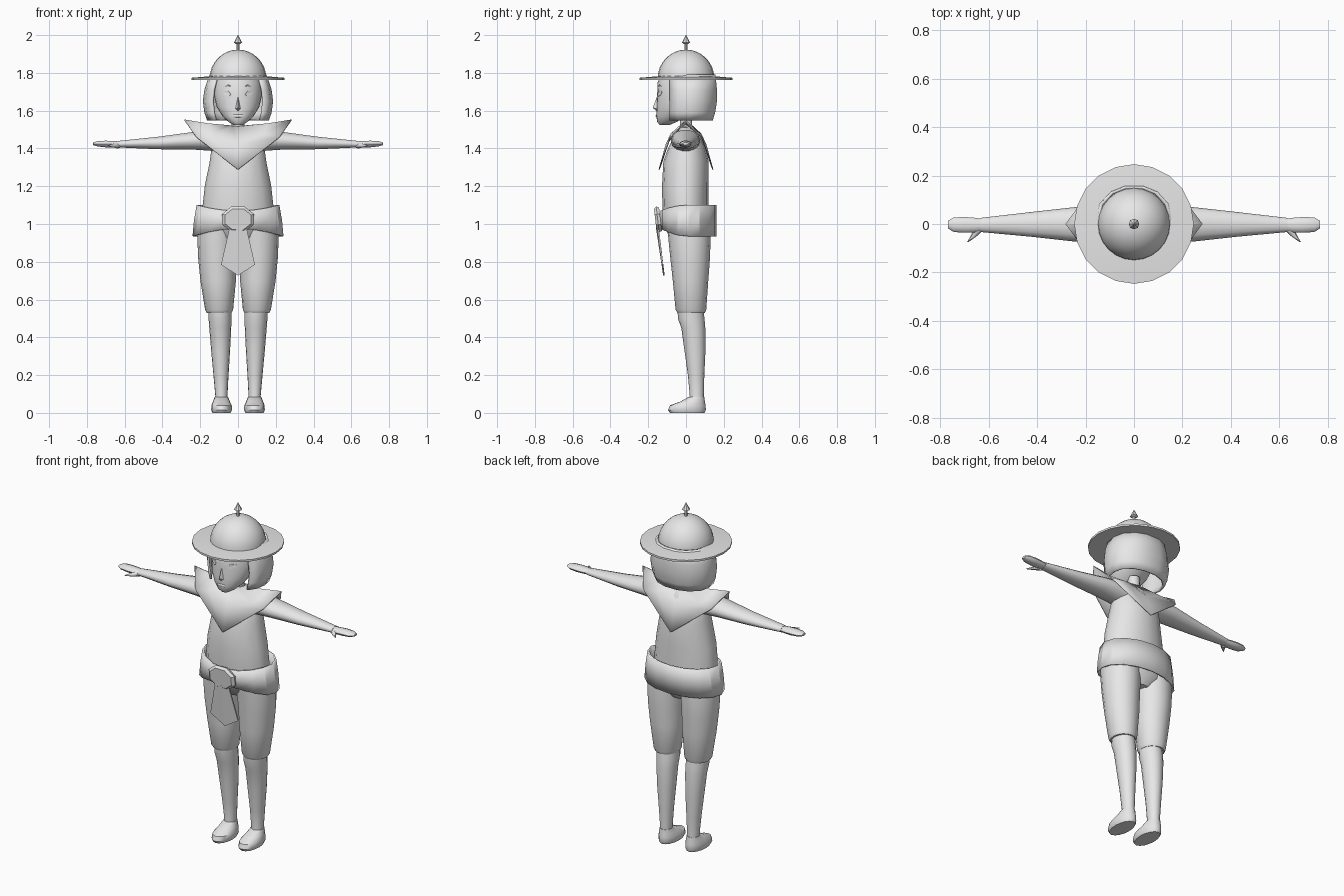
import bpy, bmesh, math
from mathutils import Vector

cube = bpy.data.objects.get("Cube")
if cube:
    bpy.data.objects.remove(cube)


def material(name, v):
    m = bpy.data.materials.new(name)
    m.use_nodes = True
    m.diffuse_color = (v, v, v, 1)
    m.node_tree.nodes["Principled BSDF"].inputs["Base Color"].default_value = (v, v, v, 1)
    return m


GREY = material("plain grey", 0.8)
WHITE = material("eye white", 1.0)


def build(name, verts, faces, mat=GREY, angle=40, thick=0):
    """Mesh object with clean normals, optional thickness and smooth shading."""
    bm = bmesh.new()
    vs = [bm.verts.new(v) for v in verts]
    for f in faces:
        bm.faces.new([vs[i] for i in f])
    bmesh.ops.recalc_face_normals(bm, faces=bm.faces)
    me = bpy.data.meshes.new(name)
    bm.to_mesh(me)
    bm.free()
    me.materials.append(mat)
    ob = bpy.data.objects.new(name, me)
    bpy.context.collection.objects.link(ob)
    if thick:
        mod = ob.modifiers.new("thickness", "SOLIDIFY")
        mod.thickness = thick
        mod.offset = 0
    if angle:
        bpy.ops.object.select_all(action="DESELECT")
        ob.select_set(True)
        bpy.context.view_layer.objects.active = ob
        bpy.ops.object.shade_smooth_by_angle(angle=math.radians(angle))
    return ob


def loft(name, rings, closed=True, caps=True, **kw):
    """Skin a list of equal-length point rings."""
    n = len(rings[0])
    verts = [p for r in rings for p in r]
    faces = []
    for k in range(len(rings) - 1):
        for i in range(n if closed else n - 1):
            j = (i + 1) % n
            faces.append((k * n + i, k * n + j, (k + 1) * n + j, (k + 1) * n + i))
    if caps:
        faces += [tuple(range(n)), tuple(range((len(rings) - 1) * n, len(rings) * n))]
    return build(name, verts, faces, **kw)


def angles(n):
    return [2 * math.pi * i / n for i in range(n)]


def upright(rows, n=16):
    """Horizontal oval rings from (z, x centre, x radius, y front, y back)."""
    return [[(cx + rx * math.cos(a), (y0 + y1) / 2 + (y1 - y0) / 2 * math.sin(a), z)
             for a in angles(n)] for z, cx, rx, y0, y1 in rows]


def sideways(rows, s, n=14):
    """Oval rings along x from (x, z low, z high, y front, y back)."""
    return [[(s * x, (y0 + y1) / 2 + (y1 - y0) / 2 * math.cos(a),
              (z0 + z1) / 2 + (z1 - z0) / 2 * math.sin(a))
             for a in angles(n)] for x, z0, z1, y0, y1 in rows]


# Torso, pelvis and neck
loft("torso", upright([
    (0.97, 0, .19, -.115, .12), (1.10, 0, .187, -.125, .12), (1.20, 0, .176, -.127, .12),
    (1.33, 0, .15, -.12, .12), (1.40, 0, .14, -.095, .105), (1.47, 0, .12, -.06, .075),
    (1.51, 0, .05, -.03, .04)]))
loft("pelvis", upright([
    (.88, 0, .06, -.04, .09), (.93, 0, .17, -.09, .125), (1.0, 0, .2, -.115, .13)]))
loft("neck", upright([(1.46, 0, .035, -.03, .04), (1.58, 0, .033, -.035, .03)], 10))

# Head
HEAD = [(1.525, 0, .025, -.14, -.085), (1.54, 0, .05, -.152, -.05), (1.57, 0, .082, -.157, .0),
        (1.62, 0, .113, -.156, .05), (1.68, 0, .127, -.153, .1), (1.75, 0, .128, -.15, .12),
        (1.80, 0, .115, -.125, .115)]
loft("head", upright(HEAD, 24))


def face_point(x, z):
    """Point just in front of the face surface."""
    for a, b in zip(HEAD, HEAD[1:]):
        if a[0] <= z <= b[0]:
            t = (z - a[0]) / (b[0] - a[0])
            _, _, rx, y0, y1 = [p + (q - p) * t for p, q in zip(a, b)]
            y = (y0 + y1) / 2 - (y1 - y0) / 2 * math.sqrt(1 - (x / rx) ** 2)
            return (x, y - .003, z)


def face_plate(name, outline, mat):
    pts = [face_point(x, z) for x, z in outline]
    mid = sum((Vector(p) for p in pts), Vector()) / len(pts)
    n = len(pts)
    build(name, pts + [mid], [(i, (i + 1) % n, n) for i in range(n)], mat, 0, .002)


# Eyes, brows, mouth and nose
for s, side in ((1, "left"), (-1, "right")):
    eye = [(.038, 1.683), (.05, 1.675), (.072, 1.683), (.08, 1.702), (.06, 1.706), (.045, 1.7)]
    brow = [(.032, 1.727), (.055, 1.734), (.075, 1.727), (.055, 1.739)]
    face_plate(side + "_eye", [(s * x, z) for x, z in eye], WHITE)
    face_plate(side + "_brow", [(s * x, z) for x, z in brow], GREY)
loft("mouth", [[(x, -.157 - .006 * math.cos(a) * (1 - abs(x) / .03), 1.572 + .007 * math.sin(a))
                for a in angles(8)] for x in (-.025, -.01, .01, .025)])
build("nose", [(0, -.15, 1.685), (0, -.176, 1.615), (.018, -.148, 1.608),
               (-.018, -.148, 1.608), (0, -.15, 1.592)],
      [(0, 1, 2), (0, 3, 1), (1, 4, 2), (1, 3, 4), (0, 2, 4, 3)], angle=0)

# Bobbed hair, open at the face
half = [(.74, -.085), (.93, -.04), (1, .025), (.92, .085), (.62, .135), (.25, .158)]
outline = half + [(-x, y) for x, y in reversed(half)]
loft("hair", [[(x * rx, y * (ky if y > 0 else 1), z) for x, y in outline]
              for z, rx, ky in ((1.55, .158, .86), (1.59, .172, .94), (1.65, .18, 1),
                                (1.71, .172, 1), (1.79, .145, .95))],
     closed=False, caps=False, thick=.012)


# Hat
def turned(name, profile, n, angle=40):
    loft(name, upright([(z, 0, r, -r, r) for r, z in profile], n), angle=angle)


turned("hat_brim", [(.14, 1.765), (.247, 1.763), (.247, 1.774), (.14, 1.783)], 20, 30)
turned("hat_dome", [(.15 * math.cos(t), 1.77 + .153 * math.sin(t))
                    for t in [math.radians(d) for d in range(0, 90, 11)]] + [(.004, 1.923)], 24)
turned("hat_spike_post", [(.009, 1.91), (.009, 1.965)], 8)
turned("hat_spike_tip", [(.008, 1.952), (.022, 1.96), (.001, 2.0)], 8)

# Pointed collar: neck, shoulder and edge rings, mirrored from one quarter
COLLAR = [[(0, -.038, 1.515), (.03, -.027, 1.517), (.045, 0, 1.52)],
          [(0, -.105, 1.42), (.13, -.08, 1.475), (.16, 0, 1.53)],
          [(0, -.142, 1.288), (.22, -.083, 1.46), (.283, 0, 1.55)]]
loft("collar", [[f, q, r, (q[0], -q[1], q[2]), (0, -f[1], f[2]), (-q[0], -q[1], q[2]),
                 (-r[0], 0, r[2]), (-q[0], q[1], q[2])] for f, q, r in COLLAR],
     caps=False, thick=.006, angle=25)


# Wide belt, narrowing toward the front
def belt_ring(rx, z, front_z):
    pts = []
    for a in angles(16):
        f = max(0, -math.sin(a)) ** 2
        y = .013 + .143 * math.sin(a)
        pts.append((rx * math.cos(a), y, z + (front_z - z) * f))
    return pts


loft("belt", [belt_ring(.236, .935, .975), belt_ring(.228, 1.02, 1.02), belt_ring(.214, 1.1, 1.07)],
     caps=False, thick=.01, angle=25)

# Buckle and hanging sash
loft("buckle", [[(r * 1.25 * math.cos(a + .39), y - .12 * r * math.sin(a + .39),
                  1.025 + r * math.sin(a + .39)) for a in angles(8)]
                for r, y in ((.068, -.135), (.073, -.15), (.06, -.163))], angle=0)
build("sash", [(.045, -.148, .98), (.09, -.125, .785), (0, -.117, .728),
               (-.09, -.125, .785), (-.045, -.148, .98), (0, -.155, .98)],
      [(0, 1, 2, 5), (5, 2, 3, 4)], angle=0, thick=.008)

for s, side in ((1, "left"), (-1, "right")):
    # Sleeve, hand and thumb
    loft(side + "_arm", sideways([
        (.09, 1.38, 1.50, -.08, .075), (.15, 1.387, 1.50, -.078, .075),
        (.24, 1.393, 1.488, -.073, .07), (.42, 1.395, 1.463, -.053, .05),
        (.635, 1.405, 1.44, -.033, .025)], s))
    loft(side + "_hand", sideways([
        (.61, 1.408, 1.437, -.025, .02), (.66, 1.405, 1.44, -.036, .026),
        (.70, 1.405, 1.442, -.036, .029), (.745, 1.41, 1.439, -.033, .027),
        (.768, 1.418, 1.432, -.018, .013)], s, 10))
    loft(side + "_thumb", [[(s * (x + r * math.cos(a)), y, 1.415 + .7 * r * math.sin(a))
                            for a in angles(8)]
                           for x, y, r in ((.638, -.02, .022), (.662, -.05, .013),
                                           (.687, -.075, .003))])
    # Trouser leg, shin and shoe
    loft(side + "_trouser", upright([
        (.53, s * .1, .066, -.045, .1), (.545, s * .1, .074, -.055, .107),
        (.70, s * .105, .094, -.07, .118), (.82, s * .11, .101, -.083, .127),
        (.92, s * .109, .106, -.093, .13), (1.0, s * .105, .105, -.1, .125)]))
    loft(side + "_shin", upright([
        (.05, s * .09, .035, .015, .095), (.09, s * .088, .032, .02, .094),
        (.20, s * .09, .04, .01, .097), (.33, s * .092, .05, -.008, .103),
        (.45, s * .094, .058, -.025, .102), (.50, s * .095, .061, -.043, .098),
        (.56, s * .097, .06, -.045, .09)]))
    loft(side + "_shoe", upright([
        (0, s * .087, .048, -.085, .098), (.015, s * .087, .055, -.095, .105),
        (.04, s * .087, .054, -.085, .104), (.06, s * .088, .045, -.03, .1),
        (.085, s * .088, .035, .015, .097)]))
